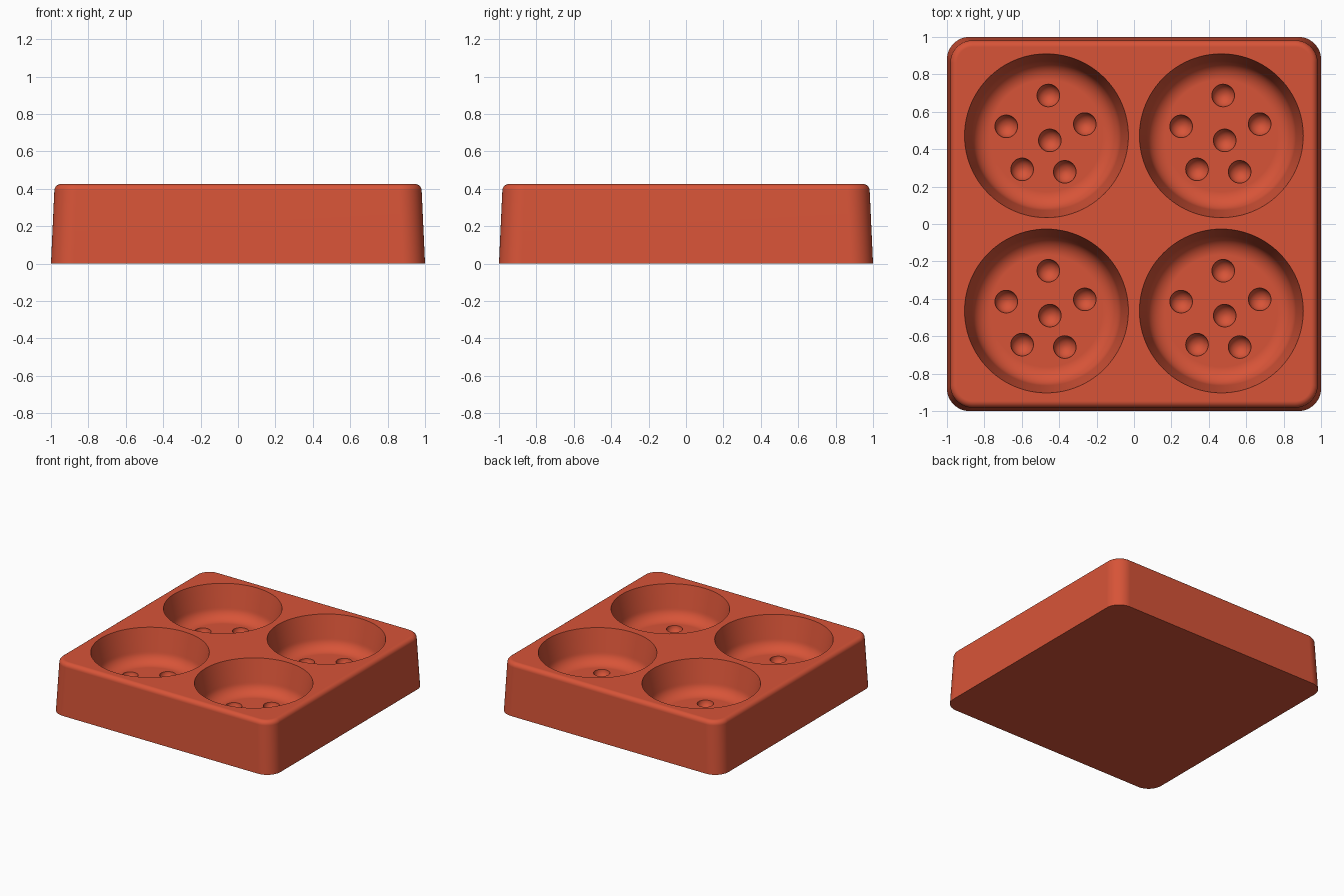
import bpy, bmesh, math
from mathutils import Vector

old = bpy.data.objects.get("Cube")
if old:
    bpy.data.objects.remove(old, do_unlink=True)

HEIGHT, FLOOR = 0.425, 0.16
CENTRES = [(x, y) for x in (-0.468, 0.467) for y in (-0.465, 0.472)]

clay = bpy.data.materials.new("terracotta red")
clay.use_nodes = True
colour = (0.68, 0.088, 0.039, 1)
clay.diffuse_color = colour
clay.node_tree.nodes["Principled BSDF"].inputs["Base Color"].default_value = colour


def make_object(name, bm):
    bmesh.ops.recalc_face_normals(bm, faces=bm.faces)
    mesh = bpy.data.meshes.new(name)
    bm.to_mesh(mesh)
    bm.free()
    mesh.materials.append(clay)
    obj = bpy.data.objects.new(name, mesh)
    bpy.context.collection.objects.link(obj)
    return obj


def loft(bm, rings):
    """Skin a stack of closed point rings and cap both ends."""
    loops = [[bm.verts.new(p) for p in ring] for ring in rings]
    for a, b in zip(loops, loops[1:]):
        n = len(a)
        for i in range(n):
            j = (i + 1) % n
            bm.faces.new((a[i], a[j], b[j], b[i]))
    bm.faces.new(loops[0])
    bm.faces.new(loops[-1])


def rounded_square(half, radius, z, steps=12):
    pts = []
    for k, (sx, sy) in enumerate([(1, 1), (-1, 1), (-1, -1), (1, -1)]):
        for i in range(steps + 1):
            a = math.pi / 2 * (k + i / steps)
            pts.append(((half - radius) * sx + radius * math.cos(a),
                        (half - radius) * sy + radius * math.sin(a), z))
    return pts


def circle(cx, cy, r, z, n=96):
    return [(cx + r * math.cos(math.tau * i / n),
             cy + r * math.sin(math.tau * i / n), z) for i in range(n)]


# Tapered block with rounded corners and a softened top edge
EDGE = 0.035
rings = [rounded_square(1, 0.12, 0)]
for i in range(7):
    a = math.pi / 2 * i / 6
    inset = EDGE * (1 - math.cos(a))
    rings.append(rounded_square(0.982 - inset, 0.12 - inset,
                                HEIGHT - EDGE + EDGE * math.sin(a)))
bm = bmesh.new()
loft(bm, rings)
tray = make_object("tray_block", bm)

# Round pockets: sloping wall running into a filleted floor
R_TOP, R_WALL, FILLET, LEAN = 0.438, 0.4, 0.1, math.radians(8)
profile = [(R_TOP + 0.014, HEIGHT + 0.1), (R_TOP, HEIGHT)]
for i in range(11):
    a = LEAN + (math.pi / 2 - LEAN) * i / 10
    profile.append((R_WALL - FILLET + FILLET * math.cos(a),
                    FLOOR + FILLET - FILLET * math.sin(a)))
bm = bmesh.new()
for cx, cy in CENTRES:
    loft(bm, [circle(cx, cy, r, z) for r, z in profile])
pockets = make_object("pocket_cutter", bm)

# Six ball-shaped dimples in each pocket floor
DIMPLES = [(0.01, 0.215), (-0.215, 0.05), (0.205, 0.062),
           (0.018, -0.025), (-0.13, -0.18), (0.098, -0.193)]
bm = bmesh.new()
for cx, cy in CENTRES:
    for dx, dy in DIMPLES:
        ball = bmesh.ops.create_uvsphere(bm, u_segments=32, v_segments=16, radius=0.061)
        bmesh.ops.translate(bm, verts=ball["verts"],
                            vec=Vector((cx + dx, cy + dy, FLOOR + 0.003)))
dimples = make_object("dimple_cutter", bm)

# Carve the block, then remove the cutters
for cutter in (pockets, dimples):
    mod = tray.modifiers.new(cutter.name, 'BOOLEAN')
    mod.operation, mod.solver, mod.object = 'DIFFERENCE', 'EXACT', cutter
graph = bpy.context.evaluated_depsgraph_get()
carved = bpy.data.meshes.new_from_object(tray.evaluated_get(graph))
tray.modifiers.clear()
tray.data = carved
for cutter in (pockets, dimples):
    bpy.data.objects.remove(cutter, do_unlink=True)

# Smooth shading with crisp rims
bpy.ops.object.select_all(action='DESELECT')
tray.select_set(True)
bpy.context.view_layer.objects.active = tray
bpy.ops.object.shade_smooth_by_angle(angle=math.radians(30))
weighted = tray.modifiers.new("Even shading", 'WEIGHTED_NORMAL')
weighted.keep_sharp = True
